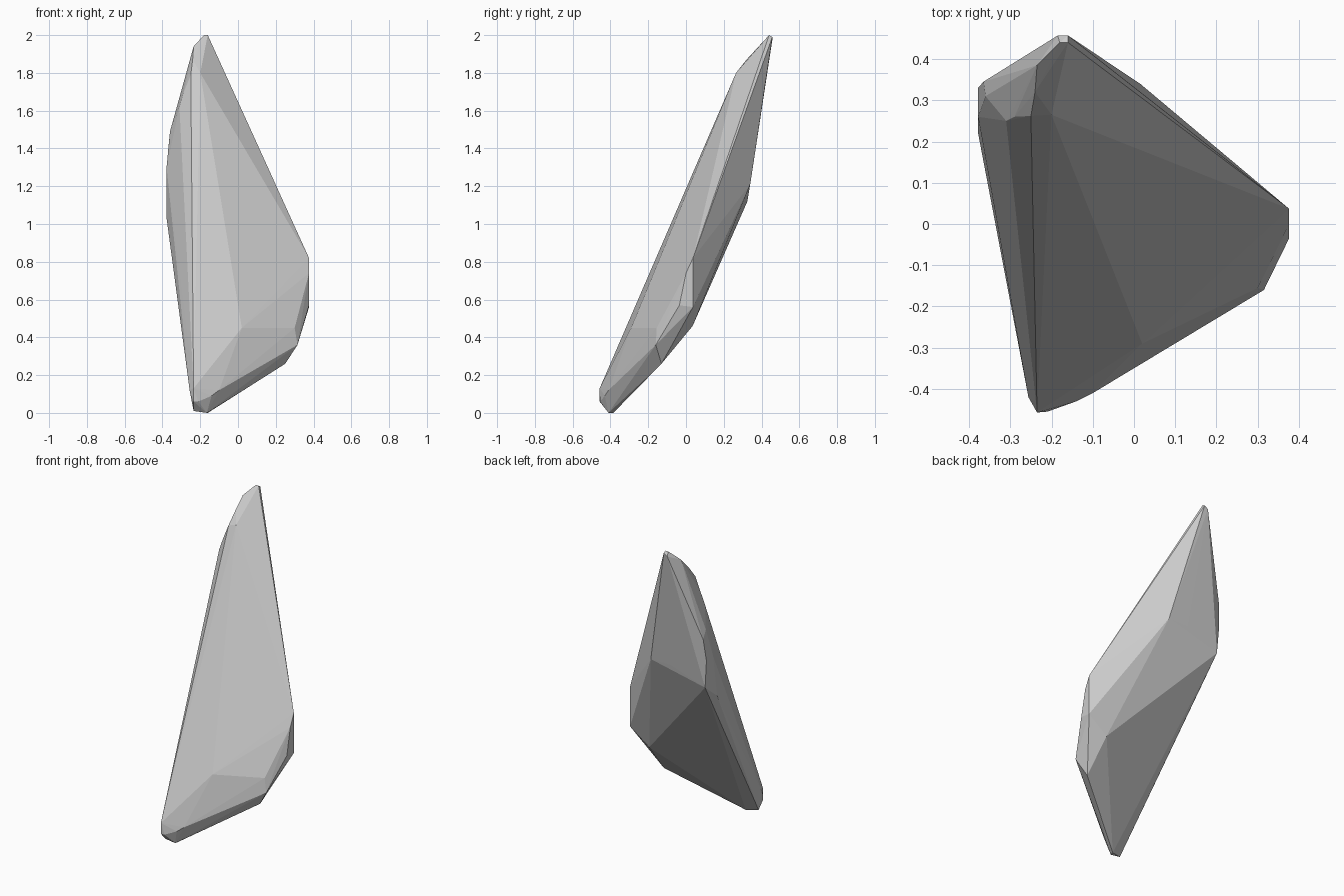
import bpy, bmesh

# Key corners of the chipped stone shard, grouped by region (x, y, z)
apex = [(-.16, .457, 1.99), (-.185, .457, 1.975), (-.18, .44, 2.0), (-.16, .44, 2.0),
        (-.235, .385, 1.94), (-.165, .38, 1.92)]
shoulder = [(-.20, .265, 1.80), (-.25, .262, 1.79), (-.24, .32, 1.87), (-.29, .26, 1.69),
            (-.31, .25, 1.62)]
left_side = [(-.365, .345, 1.44), (-.36, .31, 1.49), (-.378, .33, 1.3),
             (-.378, .22, 1.03), (-.378, .26, 1.3), (-.365, .325, 1.12)]
back = [(.015, .34, 1.21), (-.13, .34, 1.21), (.24, .035, .46), (.25, -.13, .26)]
right_side = [(.376, .037, .82), (.376, .037, .56), (.376, 0, .74), (.376, -.035, .57),
              (.315, -.16, .36), (.30, -.155, .45)]
foot = [(-.235, -.457, .13), (-.235, -.457, .06), (-.21, -.455, .06), (-.256, -.42, .12),
        (-.235, -.41, .01), (-.16, -.385, 0), (-.165, -.41, 0), (-.14, -.43, .09),
        (-.10, -.41, .12), (.02, -.29, .45)]

# Shard: flat facets spanning the corners
bm = bmesh.new()
for p in apex + shoulder + left_side + back + right_side + foot:
    bm.verts.new(p)
hull = bmesh.ops.convex_hull(bm, input=bm.verts)
bmesh.ops.delete(bm, geom=[v for v in bm.verts if not v.link_faces], context='VERTS')
bmesh.ops.recalc_face_normals(bm, faces=bm.faces)

mesh = bpy.data.meshes.new("stone_shard")
bm.to_mesh(mesh)
bm.free()
shard = bpy.data.objects.new("stone_shard", mesh)
bpy.context.collection.objects.link(shard)
